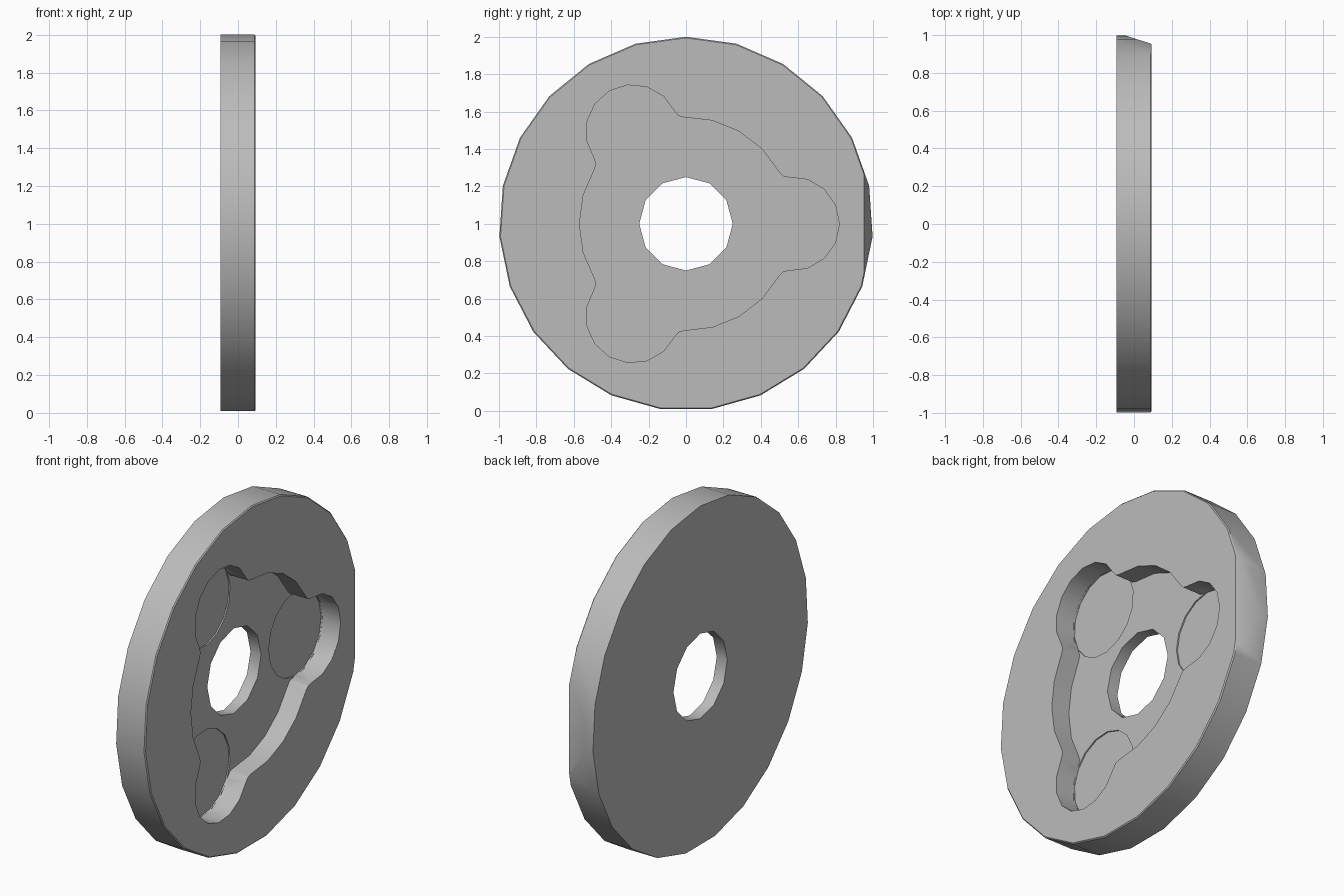
import bpy, bmesh
from math import sin, cos, radians, pi
from mathutils import Vector, Matrix

old = bpy.data.objects.get("Cube")
if old:
    bpy.data.objects.remove(old, do_unlink=True)

HALF = 0.0935          # half the thickness
FLOOR = -0.025         # level of the recess floor
ORBIT, LOBE, FILLET = 0.57, 0.25, 0.05

grey = bpy.data.materials.new("plain grey")
grey.use_nodes = True
colour = (0.5, 0.5, 0.5, 1)
grey.diffuse_color = colour
grey.node_tree.nodes["Principled BSDF"].inputs["Base Color"].default_value = colour


def arc(centre, radius, start, end, steps):
    """Points on an arc in the wheel plane, angles in degrees."""
    angles = [radians(start + (end - start) * i / steps) for i in range(steps + 1)]
    return [Vector(centre) + radius * Vector((cos(a), sin(a))) for a in angles]


def circle(radius, sides, start=0, centre=(0, 0)):
    return arc(centre, radius, start, start + 360, sides)[:-1]


def prism(name, points, x0, x1, bevel=0):
    """Extrude a closed outline along x, with an optional bevel at the x1 edge."""
    bm = bmesh.new()
    rings = [(x0, 1)] + ([(x1 - bevel, 1)] if bevel else []) + [(x1, 1 - bevel)]
    loops = [[bm.verts.new((x, p.x * s, p.y * s)) for p in points] for x, s in rings]
    n = len(points)
    for a, b in zip(loops, loops[1:]):
        for i in range(n):
            j = (i + 1) % n
            bm.faces.new((a[i], a[j], b[j], b[i]))
    bm.faces.new(loops[0][::-1])
    bm.faces.new(loops[-1])
    bmesh.ops.recalc_face_normals(bm, faces=bm.faces)
    mesh = bpy.data.meshes.new(name)
    bm.to_mesh(mesh)
    bm.free()
    obj = bpy.data.objects.new(name, mesh)
    bpy.context.collection.objects.link(obj)
    obj.location.z = 1
    mesh.materials.append(grey)
    return obj


def cut(target, cutter):
    cutter.hide_render = True
    mod = target.modifiers.new("cut", 'BOOLEAN')
    mod.operation, mod.solver, mod.object = 'DIFFERENCE', 'EXACT', cutter
    bpy.context.view_layer.objects.active = target
    bpy.ops.object.modifier_apply(modifier=mod.name)
    bpy.data.objects.remove(cutter, do_unlink=True)


# Disc body
disc = prism("disc_body", circle(1, 23, 90), -HALF, HALF, 0.006)

# Slanted flat on the rim
bm = bmesh.new()
bm.from_mesh(disc.data)
edge, back = Vector((HALF, 0.953, 0)), Vector((-0.05, 1, 0))
normal = Vector((back.y - edge.y, edge.x - back.x, 0))
bmesh.ops.bisect_plane(bm, geom=bm.verts[:] + bm.edges[:] + bm.faces[:],
                       plane_co=edge, plane_no=normal, clear_outer=True)
bmesh.ops.holes_fill(bm, edges=[e for e in bm.edges if e.is_boundary])
bmesh.ops.recalc_face_normals(bm, faces=bm.faces)
bm.to_mesh(disc.data)
bm.free()

# Three-lobed recess outline: lobe, fillet, wide arc, fillet, repeated
corner = Vector((ORBIT + FILLET, 0))
turn = 28.8            # angle of the fillet centre from the lobe axis
lean = 95              # angle where the lobe meets the fillet
outline = []
for k in range(3):
    sector = arc((ORBIT, 0), LOBE, -lean, lean, 8)
    mid = Matrix.Rotation(radians(turn), 2) @ corner
    sector += arc(mid, FILLET, lean + 180, turn + 180, 2)[1:-1]
    sector += arc((0, 0), ORBIT, turn, 120 - turn, 4)
    mid = Matrix.Rotation(radians(120 - turn), 2) @ corner
    sector += arc(mid, FILLET, 300 - turn, 300 - lean, 2)[1:-1]
    spin = Matrix.Rotation(2 * pi * k / 3, 2)
    outline += [spin @ p for p in sector]
cut(disc, prism("recess_cutter", outline, FLOOR, 0.2))

# Shallow round seats in the lobes
for k in range(3):
    a = 2 * pi * k / 3
    seat = circle(LOBE * 0.995, 16, 120 * k, (ORBIT * cos(a), ORBIT * sin(a)))
    cut(disc, prism("seat_cutter", seat, FLOOR - 0.008, FLOOR + 0.03))

# Centre hole
cut(disc, prism("hole_cutter", circle(0.25, 12), -0.2, 0.2))

bpy.ops.object.select_all(action='DESELECT')
disc.select_set(True)
bpy.context.view_layer.objects.active = disc
bpy.ops.object.shade_smooth_by_angle(angle=radians(32))
